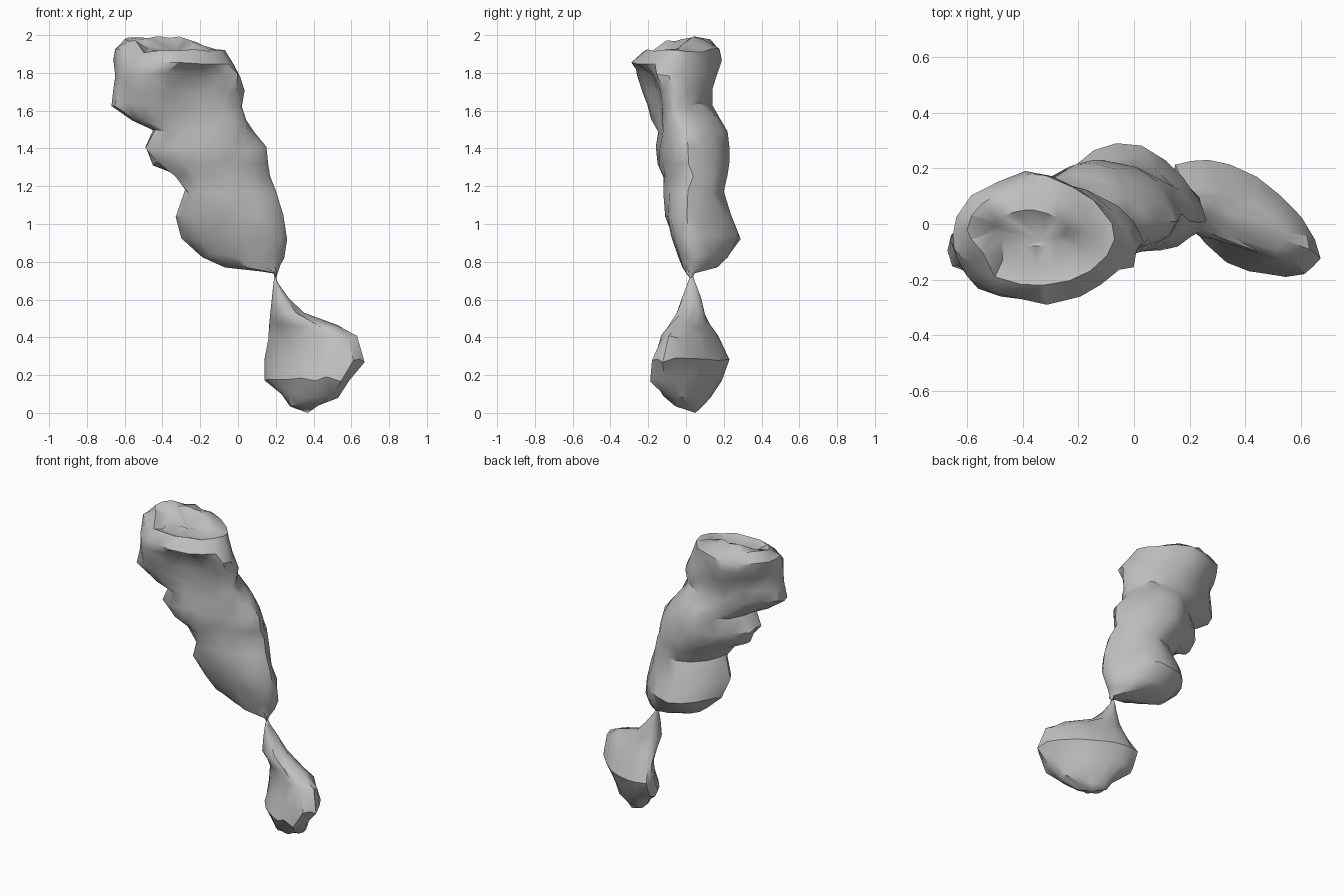
import bpy, bmesh, math, random
from mathutils import Vector

if "Cube" in bpy.data.objects:
    bpy.data.objects.remove(bpy.data.objects["Cube"], do_unlink=True)

random.seed(11)
SEGMENTS = 18

stone = bpy.data.materials.new("grey stone")
stone.use_nodes = True
colour = (0.52, 0.52, 0.52, 1.0)
stone.diffuse_color = colour
stone.node_tree.nodes["Principled BSDF"].inputs["Base Color"].default_value = colour


def fit(values, low, high):
    """Stretch a list of numbers to span low..high exactly."""
    a, b = min(values), max(values)
    return [low + (v - a) * (high - low) / (b - a) for v in values]


def ring(power, z, x0, x1, y0, y1, skew, bow):
    """Uneven outline: power above 1 leans to a diamond, below 1 to a box;
    skew (degrees) leans it in plan, bow brings its ends forward."""
    xs, ys, zs = [], [], []
    rough = min(0.014, 0.05 * (y1 - y0))
    for i in range(SEGMENTS):
        t = math.tau * (i + random.uniform(-0.15, 0.15)) / SEGMENTS
        r = random.uniform(0.96, 1.04)
        c, s = math.cos(t), math.sin(t + math.radians(skew))
        xs.append(r * math.copysign(abs(c) ** power, c))
        ys.append(r * math.copysign(abs(s) ** power, s) - bow * c * c)
        zs.append(z + random.uniform(-rough, rough))
    return [Vector(p) for p in zip(fit(xs, x0, x1), fit(ys, y0, y1), zs)]


def loft(name, sections, power, bottom, top, shape=None):
    """Skin a closed rock through its sections, with a point at each end."""
    bm = bmesh.new()
    loops = []
    for section in sections:
        points = ring(power, *section)
        if shape:
            points = [shape(p, section[0]) for p in points]
        loops.append([bm.verts.new(p) for p in points])
    for a, b in zip(loops, loops[1:]):
        for i in range(SEGMENTS):
            j = (i + 1) % SEGMENTS
            bm.faces.new((a[i], a[j], b[j], b[i]))
    for loop, point in ((loops[0], bottom), (loops[-1], top)):
        tip = bm.verts.new(point)
        for i in range(SEGMENTS):
            bm.faces.new((loop[i], loop[(i + 1) % SEGMENTS], tip))
    bmesh.ops.recalc_face_normals(bm, faces=bm.faces)
    bmesh.ops.triangulate(bm, faces=bm.faces)
    mesh = bpy.data.meshes.new(name)
    bm.to_mesh(mesh)
    bm.free()
    mesh.materials.append(stone)
    obj = bpy.data.objects.new(name, mesh)
    bpy.context.collection.objects.link(obj)
    bpy.ops.object.select_all(action="DESELECT")
    obj.select_set(True)
    bpy.context.view_layer.objects.active = obj
    bpy.ops.object.shade_smooth_by_angle(angle=math.radians(40))


# Small lower lobe, tapering up to the thin neck:
# z, x range, y range, skew, bow
lower = [
    (0.04, 0.27, 0.43, -0.06, 0.09, -20, 0),
    (0.09, 0.23, 0.53, -0.12, 0.13, -30, 0),
    (0.18, 0.14, 0.59, -0.19, 0.19, -38, 0),
    (0.28, 0.14, 0.67, -0.18, 0.23, -42, 0),
    (0.40, 0.16, 0.63, -0.13, 0.17, -45, 0),
    (0.46, 0.165, 0.54, -0.10, 0.13, -40, 0),
    (0.525, 0.17, 0.35, -0.05, 0.10, -10, 0),
    (0.61, 0.18, 0.27, -0.02, 0.08, 0, 0),
    (0.69, 0.188, 0.21, 0.01, 0.05, 0, 0),
]
loft("lower_lobe", lower, 0.95, (0.37, 0.05, 0.0), (0.197, 0.03, 0.74))

# Long leaning body, bowed towards the back
body = [
    (0.74, 0.188, 0.21, 0.00, 0.045, 0, 0),
    (0.775, -0.07, 0.225, -0.02, 0.17, -5, 0.2),
    (0.83, -0.20, 0.245, -0.04, 0.23, -5, 0.3),
    (0.93, -0.30, 0.26, -0.08, 0.29, -5, 0.4),
    (1.04, -0.33, 0.24, -0.11, 0.24, 0, 0.4),
    (1.17, -0.28, 0.20, -0.12, 0.20, 10, 0.3),
    (1.26, -0.34, 0.17, -0.12, 0.22, 12, 0.3),
    (1.32, -0.45, 0.16, -0.15, 0.23, 12, 0.35),
    (1.40, -0.49, 0.15, -0.16, 0.23, 12, 0.35),
    (1.49, -0.45, 0.08, -0.18, 0.22, 12, 0.3),
]

# Head, overhanging to the front and to the right
head = [
    (1.56, -0.56, 0.045, -0.19, 0.18, 12, 0.3),
    (1.63, -0.67, 0.02, -0.21, 0.14, 10, 0.2),
    (1.71, -0.66, 0.035, -0.25, 0.14, 6, 0.1),
    (1.79, -0.65, 0.01, -0.29, 0.16, 0, 0.1),
    (1.86, -0.66, -0.03, -0.29, 0.19, -4, 0.1),
    (1.92, -0.65, -0.07, -0.22, 0.18, -4, 0.1),
    (1.975, -0.60, -0.17, -0.15, 0.13, -5, 0.1),
    (1.99, -0.50, -0.24, -0.08, 0.05, -5, 0),
]


def shape_head(p, level):
    """Hollow the front under the hood and sink a shelf in the crown."""
    limit = -0.12 - 0.35 * max(0.0, level - 1.68)
    if 1.45 < level < 1.82 and p.y < limit:
        blend = max(0.0, min(1.0, (p.x + 0.43) / 0.16))
        p.y += 0.85 * blend * (limit - p.y)
    if level > 1.95 and p.x > -0.52 and p.y < 0.03:
        p.z -= min(0.075, 0.8 * (0.03 - p.y))
    return p


loft("body_and_head", body + head, 1.12, (0.197, 0.03, 0.70),
     (-0.33, -0.06, 1.905), shape_head)
